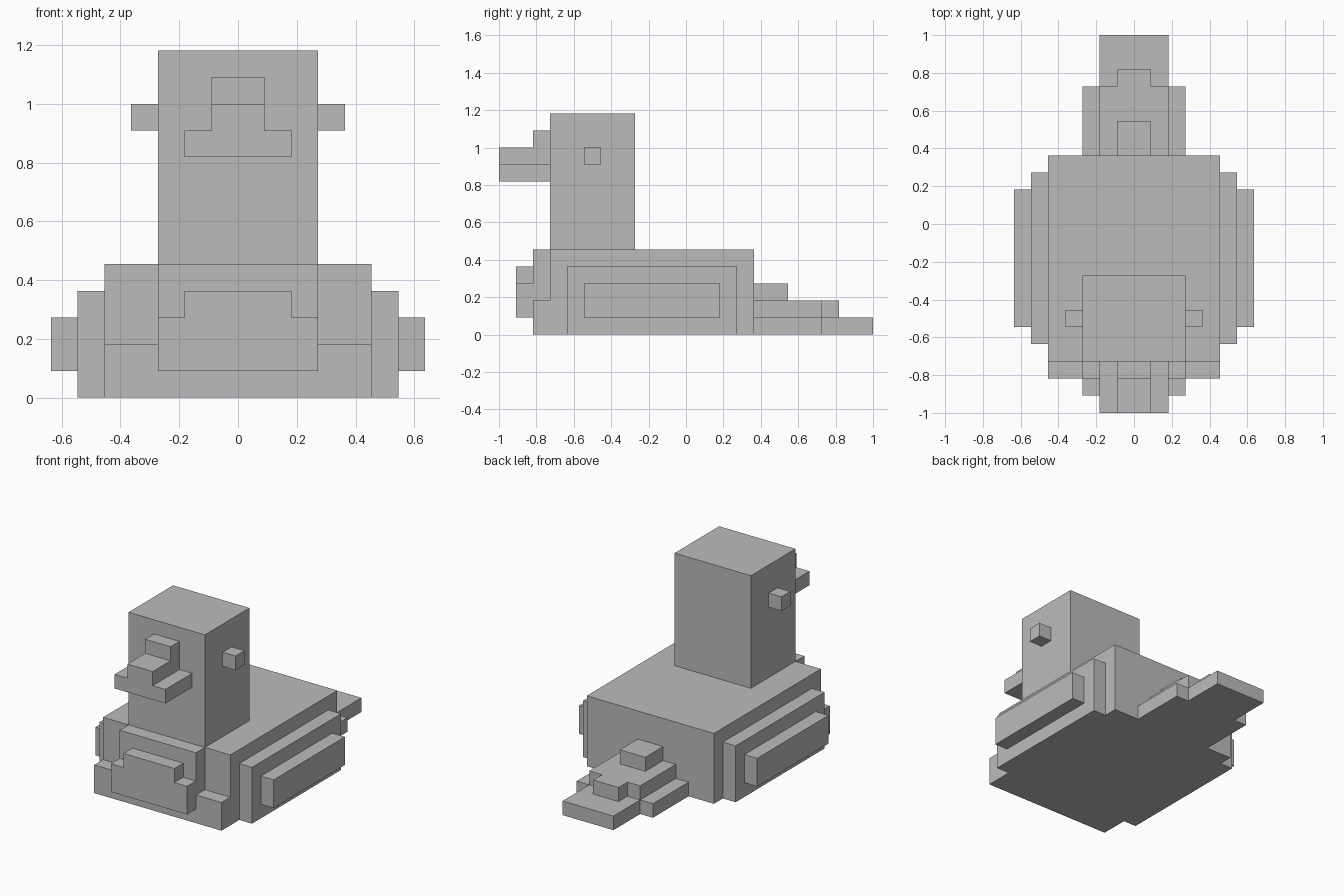
import bpy
import bmesh
from mathutils import Vector

if "Cube" in bpy.data.objects:
    bpy.data.objects.remove(bpy.data.objects["Cube"], do_unlink=True)

U = 1 / 11  # edge length of one block

grey = bpy.data.materials.new("plain_grey")
grey.use_nodes = True
grey.diffuse_color = (0.5, 0.5, 0.5, 1)
grey.node_tree.nodes["Principled BSDF"].inputs["Base Color"].default_value = grey.diffuse_color


def block(name, x, y, z):
    """Box spanning the given ranges, counted in blocks."""
    low, high = (Vector(c) * U for c in zip(x, y, z))
    bm = bmesh.new()
    bmesh.ops.create_cube(bm, size=1)
    bmesh.ops.scale(bm, vec=high - low, verts=bm.verts)
    mesh = bpy.data.meshes.new(name)
    bm.to_mesh(mesh)
    bm.free()
    mesh.materials.append(grey)
    obj = bpy.data.objects.new(name, mesh)
    obj.location = (low + high) / 2
    bpy.context.collection.objects.link(obj)


def centred(name, half_width, y, z):
    block(name, (-half_width, half_width), y, z)


def pair(name, x, y, z):
    block("left_" + name, x, y, z)
    block("right_" + name, (-x[1], -x[0]), y, z)


# Body and head
centred("body", 5, (-8, 4), (0, 5))
centred("head", 3, (-8, -3), (5, 13))
pair("eye", (3, 4), (-6, -5), (10, 11))

# Beak
centred("beak_lower", 2, (-11, -8), (9, 10))
centred("beak_upper", 1, (-11, -8), (10, 11))
centred("beak_bridge", 1, (-9, -8), (11, 12))

# Stepped breast
centred("breast_base", 5, (-9, -8), (0, 2))
centred("breast_middle", 3, (-9, -8), (2, 5))
centred("breast_plate", 3, (-10, -9), (1, 3))
centred("breast_plate_top", 2, (-10, -9), (3, 4))

# Stepped wings
pair("wing_inner", (5, 6), (-7, 3), (0, 4))
pair("wing_outer", (6, 7), (-6, 2), (1, 3))

# Stepped tail
centred("tail_base", 3, (4, 8), (0, 1))
centred("tail_tip", 2, (8, 11), (0, 1))
centred("tail_middle", 2, (4, 8), (1, 2))
centred("tail_middle_tip", 1, (8, 9), (1, 2))
centred("tail_top", 1, (4, 6), (2, 3))
